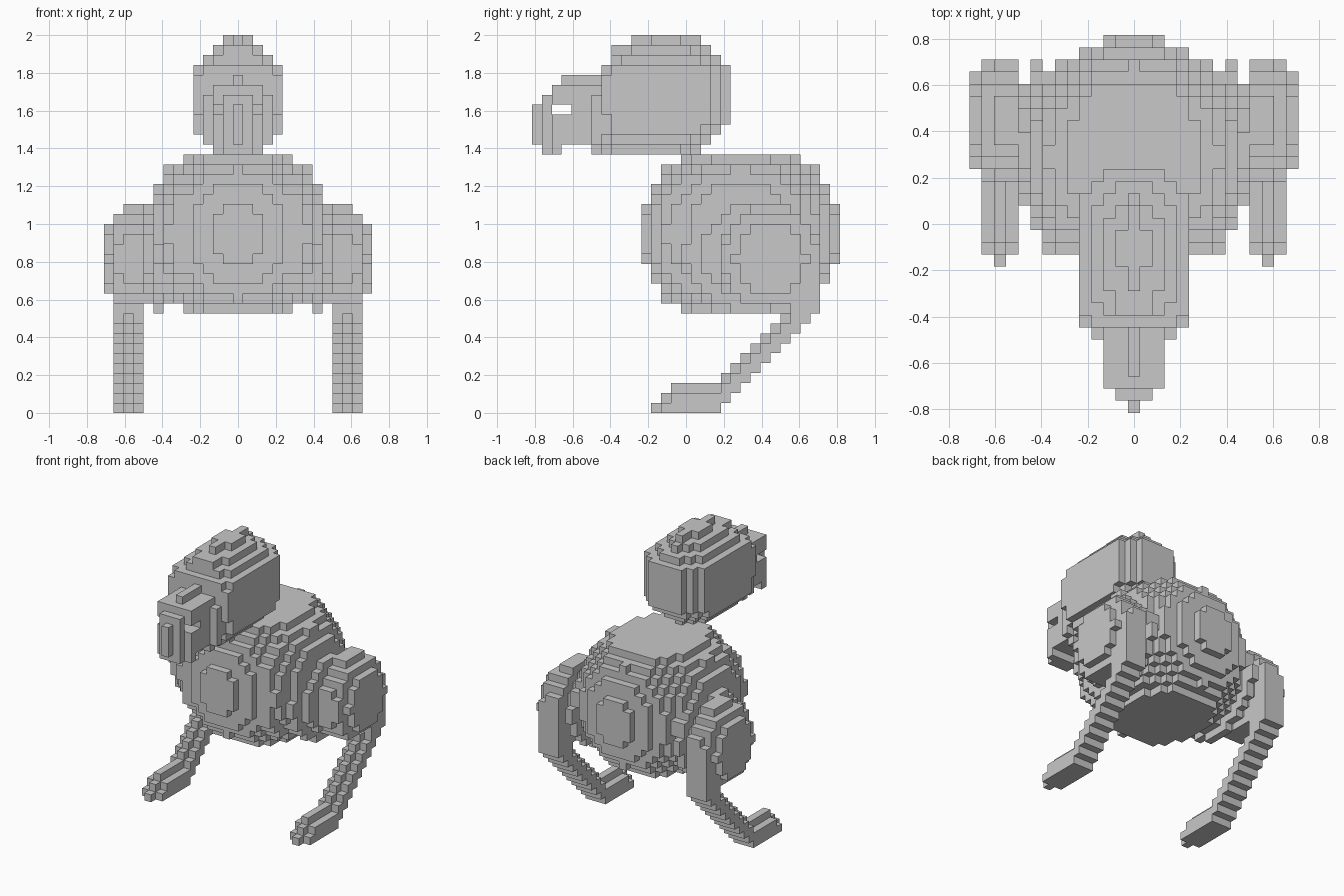
import bpy
import bmesh

cube = bpy.data.objects.get("Cube")
if cube:
    bpy.data.objects.remove(cube, do_unlink=True)

V = 2 / 38  # block size: the figure is 38 blocks tall

grey = bpy.data.materials.new("plain_grey")
grey.use_nodes = True
COLOUR = (0.58, 0.58, 0.58, 1)
grey.diffuse_color = COLOUR
grey.node_tree.nodes["Principled BSDF"].inputs["Base Color"].default_value = COLOUR


def box(x0, x1, y0, y1, z0, z1):
    """Set of blocks in an inclusive index range."""
    return {(x, y, z) for x in range(x0, x1 + 1)
            for y in range(y0, y1 + 1) for z in range(z0, z1 + 1)}


def ellipsoid(centre, radii):
    """Set of blocks whose centres lie inside an ellipsoid."""
    lo = [int(c - r) - 1 for c, r in zip(centre, radii)]
    hi = [int(c + r) + 1 for c, r in zip(centre, radii)]
    return {p for p in box(lo[0], hi[0], lo[1], hi[1], lo[2], hi[2])
            if sum(((a - c) / r) ** 2 for a, c, r in zip(p, centre, radii)) <= 1}


def mirror(cells):
    return {(-x, y, z) for x, y, z in cells}


def build(name, cells):
    """Turn a set of blocks into a mesh of its outer faces only."""
    bm = bmesh.new()
    verts = {}

    def vert(p):
        if p not in verts:
            verts[p] = bm.verts.new(((p[0] - 0.5) * V, (p[1] - 0.5) * V, p[2] * V))
        return verts[p]

    for cell in sorted(cells):
        for axis in range(3):
            for side in (0, 1):
                near = list(cell)
                near[axis] += 2 * side - 1
                if tuple(near) in cells:
                    continue
                u, w = (axis + 1) % 3, (axis + 2) % 3
                ring = []
                for du, dw in ((0, 0), (1, 0), (1, 1), (0, 1)):
                    p = list(cell)
                    p[axis] += side
                    p[u] += du
                    p[w] += dw
                    ring.append(vert(tuple(p)))
                bm.faces.new(ring if side else ring[::-1])
    mesh = bpy.data.meshes.new(name)
    bm.to_mesh(mesh)
    bm.free()
    mesh.materials.append(grey)
    obj = bpy.data.objects.new(name, mesh)
    bpy.context.collection.objects.link(obj)
    return obj


# Body: round ball with flat oval caps, plus small lobes at the front
body = {(x, y, z) for x, y, z in ellipsoid((0, 5.5, 17.5), (9.4, 10, 9.85))
        if 11 <= z <= 24
        or z in (10, 25) and (x / 5.7) ** 2 + ((y - 5.5) / 6.5) ** 2 <= 1}
lobe = ellipsoid((5.5, 1.5, 17.5), (2.4, 4.52, 6))
body |= lobe | mirror(lobe)
build("body", body)

# Thighs: rounded lumps at the sides, joined to the body by flatter hips
thigh = {c for c in ellipsoid((10.5, 8.5, 15), (3.4, 5.2, 5.5))
         if c[0] >= 10 and c[2] >= 11}
thigh |= ellipsoid((8, 6.5, 15.5), (1.6, 6.6, 5.8))
thigh -= body

# Shins: a straight knee, a staircase with a raised centre, and a stepped foot
leg = box(10, 12, 11, 13, 10, 13)
for z in range(10):
    leg |= box(10, 12, z + 2, z + 3, z, z)
    leg.add((11, z + 1, z))
for z in range(3):
    leg |= box(11, 11, z - 3, 3, z, z)
leg |= box(10, 12, -2, 3, 0, 0) | box(10, 12, -1, 3, 1, 1)

for side, flip in (("left", set), ("right", mirror)):
    build(side + "_thigh", flip(thigh))
    build(side + "_leg", flip(leg - thigh - body))

# Skull: rows bevelled towards the top, bottom, front and back
head = set()
for z in range(26, 38):
    half = min(4, 38 - z, z - 24)
    back = min(4, z - 25, 38 - z)
    front = {37: -5, 36: -7, 35: -7}.get(z, -8)
    bevel = 2 if z >= 36 else 0 if 30 <= z <= 33 else 1
    for y in range(front, back + 1):
        w = max(0, min(half, half - 2 + back - y))
        if y - front < bevel:
            w = half - 1
        head |= box(-w, w, y, y, z, z)
head |= box(-2, 2, -9, -9, 26, 26) | box(-3, 3, -9, -9, 27, 31)
build("head", head)

# Muzzle: tapers forward, with a slot across the nose and a small chin
muzzle = box(-2, 2, -13, -9, 27, 32)
muzzle |= box(-1, 1, -14, -14, 27, 31) | box(0, 0, -15, -15, 27, 30)
muzzle |= box(0, 0, -12, -9, 33, 33)
muzzle |= box(-2, 2, -13, -13, 26, 26) | box(-1, 1, -14, -14, 26, 26)
muzzle -= box(-2, 2, -13, -12, 30, 30)
build("muzzle", muzzle - head)
